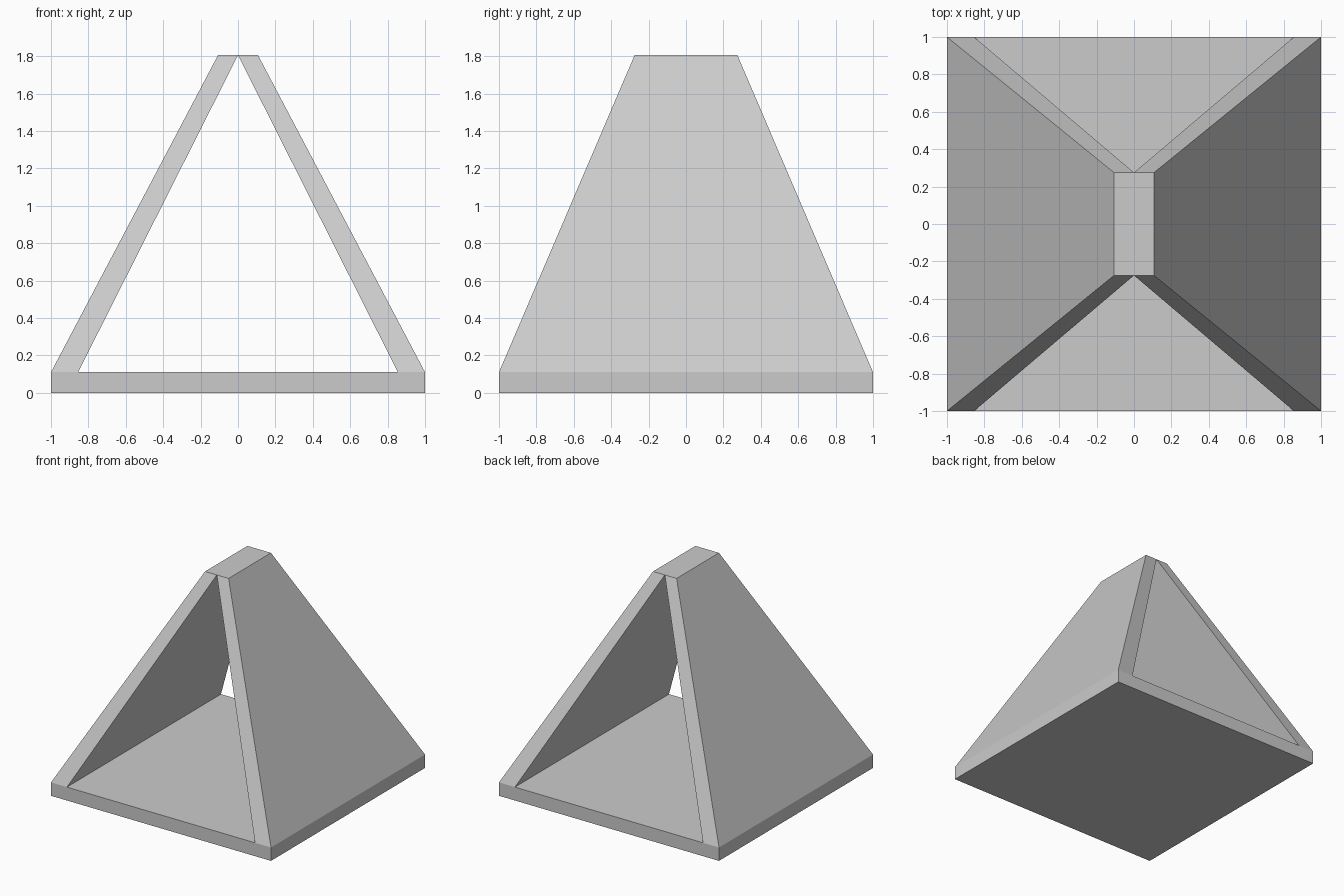
import bpy, bmesh

if "Cube" in bpy.data.objects:
    bpy.data.objects.remove(bpy.data.objects["Cube"])

BASE_H, TOP = 0.11, 1.805
FOOT_Y, RIDGE_Y = 1.0, 0.275


def add_prism(name, profile):
    """Build a solid from an (x, z, half depth) profile facing front and back."""
    bm = bmesh.new()
    front = [bm.verts.new((x, -d, z)) for x, z, d in profile]
    back = [bm.verts.new((x, d, z)) for x, z, d in profile]
    bm.faces.new(front)
    bm.faces.new(back)
    n = len(profile)
    for i in range(n):
        j = (i + 1) % n
        bm.faces.new((front[i], front[j], back[j], back[i]))
    bmesh.ops.recalc_face_normals(bm, faces=bm.faces)
    mesh = bpy.data.meshes.new(name)
    bm.to_mesh(mesh)
    bm.free()
    obj = bpy.data.objects.new(name, mesh)
    bpy.context.collection.objects.link(obj)
    return obj


# Square floor slab
add_prism("floor_slab", [(-1, 0, 1), (1, 0, 1), (1, BASE_H, 1), (-1, BASE_H, 1)])

# Two leaning walls that taper towards the ridge and meet there
for name, s in (("left_wall", -1), ("right_wall", 1)):
    add_prism(name, [
        (s * 1.0, BASE_H, FOOT_Y),
        (s * 0.855, BASE_H, FOOT_Y),
        (0.0, TOP, RIDGE_Y),
        (s * 0.107, TOP, RIDGE_Y),
    ])
